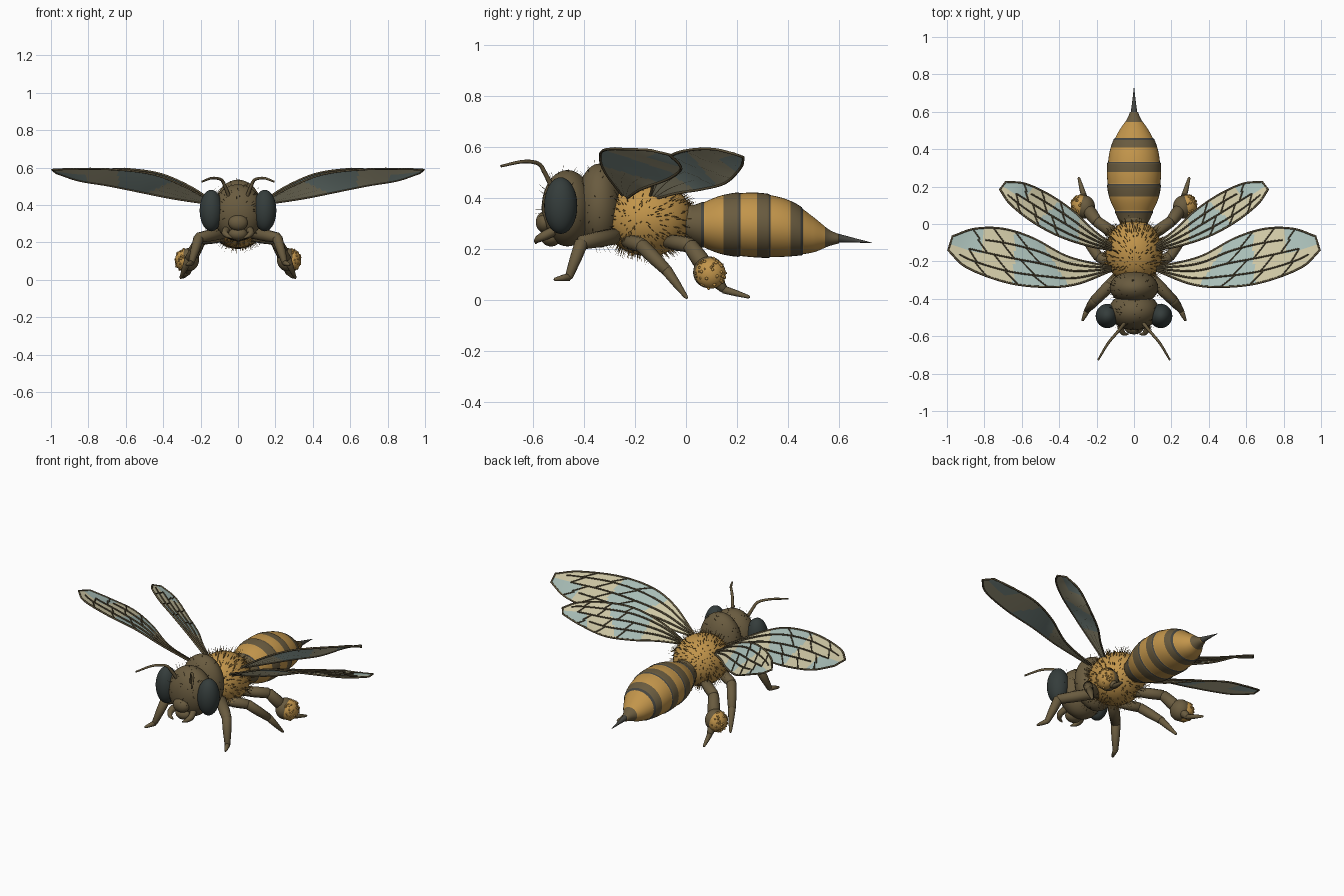
import bpy, bmesh, math, random
from mathutils import Vector, Matrix

random.seed(4)
if "Cube" in bpy.data.objects:
    bpy.data.objects.remove(bpy.data.objects["Cube"])


def material(name, rgb):
    m = bpy.data.materials.new(name)
    m.use_nodes = True
    m.diffuse_color = (*rgb, 1)
    m.node_tree.nodes["Principled BSDF"].inputs["Base Color"].default_value = (*rgb, 1)
    return m


GOLD = material("gold", (0.54, 0.3, 0.07))
BROWN = material("brown", (0.142, 0.105, 0.05))
EYE = material("eye_slate", (0.035, 0.046, 0.044))
CREAM = material("wing_cream", (0.63, 0.58, 0.38))
BLUE = material("wing_blue", (0.40, 0.52, 0.48))
VEIN = material("vein_brown", (0.11, 0.085, 0.043))
HAIR = material("hair_brown", (0.1, 0.066, 0.024))
STING = material("sting_grey", (0.06, 0.06, 0.052))
SIDES = (("left", 1), ("right", -1))


def finish(name, bm, mats, smooth=True):
    me = bpy.data.meshes.new(name)
    for f in bm.faces:
        f.smooth = smooth
    bm.to_mesh(me)
    bm.free()
    for m in mats:
        me.materials.append(m)
    ob = bpy.data.objects.new(name, me)
    bpy.context.collection.objects.link(ob)
    return ob


def ball(name, loc, radii, mat):
    bm = bmesh.new()
    mx = Matrix.Translation(loc) @ Matrix.Diagonal((*radii, 1))
    bmesh.ops.create_uvsphere(bm, u_segments=32, v_segments=20, radius=1, matrix=mx)
    return finish(name, bm, [mat])


def spline(pts, n):
    """Sample n + 1 points of a smooth curve through pts."""
    pts = [Vector(p) for p in pts]
    pts = [2 * pts[0] - pts[1]] + pts + [2 * pts[-1] - pts[-2]]
    out = []
    for k in range(n + 1):
        u = k / n * (len(pts) - 3)
        i = min(int(u), len(pts) - 4)
        u -= i
        a, b, c, d = pts[i:i + 4]
        out.append(0.5 * (2 * b + (c - a) * u + (2 * a - 5 * b + 4 * c - d) * u * u
                          + (3 * b - a - 3 * c + d) * u ** 3))
    return out


def tubes(name, paths, mat, res=2):
    """Each path is a list of (x, y, z, radius)."""
    cu = bpy.data.curves.new(name, 'CURVE')
    cu.dimensions = '3D'
    cu.bevel_depth = 1
    cu.bevel_resolution = res
    cu.use_fill_caps = True
    cu.materials.append(mat)
    for path in paths:
        s = cu.splines.new('POLY')
        s.points.add(len(path) - 1)
        s.use_smooth = True
        for p, q in zip(s.points, path):
            p.co = (*q[:3], 1)
            p.radius = q[3]
    ob = bpy.data.objects.new(name, cu)
    bpy.context.collection.objects.link(ob)
    bpy.ops.object.select_all(action='DESELECT')
    ob.select_set(True)
    bpy.context.view_layer.objects.active = ob
    bpy.ops.object.convert(target='MESH')
    return ob


def mirrored(path, s):
    return [(s * x, y, z, r) for x, y, z, r in path]


def segments(path):
    """Split a leg into straight pieces with rounded ends that overlap at the joints."""
    out = []
    for a, b in zip(path, path[1:]):
        a, b = Vector(a), Vector(b)
        piece = [a.lerp(b, t) for t in (-0.08, 0, 0.5, 1, 1.06)]
        for p, k in zip(piece, (0.55, 1, 1.08, 1, 0.55)):
            p[3] *= k
        out.append(piece)
    return out


def hairs(name, loc, radii, mat, count, length, width, keep):
    """Slightly backward leaning bristles scattered over an ellipsoid."""
    bm = bmesh.new()
    while count:
        d = Vector([random.gauss(0, 1) for _ in range(3)]).normalized()
        if not keep(d):
            continue
        count -= 1
        p = Vector(loc) + Vector([a * b for a, b in zip(d, radii)])
        lean = (d + Vector((0, 0.3, 0))).normalized()
        h = length * random.uniform(0.7, 1.3)
        mx = Matrix.Translation(p + lean * h * 0.35) @ lean.to_track_quat('Z', 'Y').to_matrix().to_4x4()
        bmesh.ops.create_cone(bm, segments=4, radius1=width, radius2=0, depth=h, matrix=mx)
    finish(name, bm, [mat], False)


# Thorax, collar and head
THORAX, THORAX_R = (0, -0.15, 0.32), (0.152, 0.174, 0.148)
COLLAR, COLLAR_R = (0, -0.34, 0.37), (0.13, 0.09, 0.165)
HEAD, HEAD_R = (0, -0.465, 0.36), (0.135, 0.102, 0.15)
ball("thorax", THORAX, THORAX_R, GOLD)
ball("collar", COLLAR, COLLAR_R, BROWN)
ball("head", HEAD, HEAD_R, BROWN)
ball("nose", (0, -0.555, 0.305), (0.052, 0.035, 0.042), BROWN)
ball("chin", (0, -0.53, 0.245), (0.05, 0.04, 0.035), BROWN)
hairs("thorax_hair", THORAX, THORAX_R, HAIR, 400, 0.042, 0.0016, lambda d: True)
hairs("thorax_fuzz", THORAX, THORAX_R, GOLD, 350, 0.035, 0.0025, lambda d: True)
hairs("collar_hair", COLLAR, COLLAR_R, HAIR, 80, 0.04, 0.001, lambda d: abs(d.y) < 0.8)
hairs("head_hair", HEAD, HEAD_R, HAIR, 60, 0.035, 0.001, lambda d: d.y < 0.3 and d.z > -0.3)

# Abdomen: lathed along y with stepped segments, dark bands and thin seams
PROFILE = [(0.0, 0.06, 0.30), (0.05, 0.08, 0.295), (0.14, 0.113, 0.295), (0.25, 0.125, 0.295),
           (0.35, 0.119, 0.288), (0.43, 0.1, 0.276), (0.5, 0.068, 0.256),
           (0.56, 0.03, 0.244), (0.6, 0.014, 0.24)]
BANDS = ((0, 0.068), (0.145, 0.21), (0.28, 0.33), (0.41, 0.458), (0.545, 0.7))
bm = bmesh.new()
rings = []
for y, r, z in spline(PROFILE, 120):
    r += 0.004 * min([1] + [(y - hi) / 0.12 for lo, hi in BANDS if y >= hi])
    rings.append([bm.verts.new((1.14 * r * math.cos(a), y, z + r * math.sin(a)))
                  for a in [math.tau * k / 40 for k in range(40)]])
for a, b in zip(rings, rings[1:]):
    for k in range(40):
        j = (k + 1) % 40
        f = bm.faces.new((a[k], b[k], b[j], a[j]))
        y = f.calc_center_median().y
        for lo, hi in BANDS:
            if lo <= y < hi:
                f.material_index = 2 if y > hi - 0.006 else 1
bm.faces.new(rings[0])
bm.faces.new(rings[-1])
bmesh.ops.recalc_face_normals(bm, faces=bm.faces)
finish("abdomen", bm, [GOLD, BROWN, STING])
tubes("sting", [[(0, 0.55, 0.245, 0.026), (0, 0.6, 0.242, 0.017), (0, 0.66, 0.234, 0.009),
                 (0, 0.73, 0.224, 0.001)]], STING, 4)
ball("waist", (0, 0.02, 0.305), (0.075, 0.05, 0.07), BROWN)

# Eyes, antennae, mandibles and legs
ANTENNA = [(0.05, -0.53, 0.45, 0.01), (0.07, -0.555, 0.5, 0.009), (0.09, -0.58, 0.535, 0.008),
           (0.14, -0.64, 0.543, 0.007), (0.192, -0.727, 0.525, 0.005)]
MANDIBLE = [(0.06, -0.52, 0.27, 0.02), (0.07, -0.56, 0.25, 0.018), (0.055, -0.585, 0.235, 0.012),
            (0.03, -0.59, 0.222, 0.003)]
LEGS = {
    "front_leg": [(0.08, -0.28, 0.25, 0.032), (0.21, -0.41, 0.225, 0.028),
                  (0.25, -0.46, 0.09, 0.016), (0.275, -0.515, 0.08, 0.007)],
    "middle_leg": [(0.08, -0.23, 0.23, 0.028), (0.19, -0.175, 0.215, 0.028),
                   (0.262, -0.075, 0.115, 0.022), (0.305, 0.0, 0.012, 0.008)],
    "hind_leg": [(0.08, -0.07, 0.23, 0.028), (0.2, 0.015, 0.215, 0.03),
                 (0.255, 0.09, 0.11, 0.035), (0.268, 0.15, 0.04, 0.016), (0.295, 0.245, 0.012, 0.007)]}
for side, s in SIDES:
    ball(side + "_eye", (s * 0.143, -0.492, 0.37), (0.062, 0.065, 0.111), EYE)
    tubes(side + "_antenna", [mirrored(spline(ANTENNA, 20), s)], BROWN)
    tubes(side + "_mandible", [mirrored(spline(MANDIBLE, 10), s)], BROWN)
    for name, path in LEGS.items():
        tubes(side + "_" + name, segments(mirrored(path, s)), BROWN, 3)
    # Pollen load on the outer face of a broad brown basket
    ball(side + "_pollen_basket", (s * 0.262, 0.09, 0.108), (0.054, 0.062, 0.062), BROWN)
    centre = Vector((s * 0.285, 0.096, 0.104))
    ball(side + "_pollen", centre, (0.052, 0.06, 0.06), GOLD)
    bm = bmesh.new()
    for _ in range(50):
        d = Vector([random.gauss(0, 1) for _ in range(3)]).normalized()
        d.x = s * abs(d.x)
        at_grain = centre + Vector((d.x * 0.052, d.y * 0.06, d.z * 0.06))
        bmesh.ops.create_icosphere(bm, subdivisions=1, radius=random.uniform(0.004, 0.008),
                                   matrix=Matrix.Translation(at_grain))
    finish(side + "_pollen_grains", bm, [GOLD])

# Wings: sheets between a leading and a trailing edge, with raised veins
FORE = ([(0.12, -0.25, 0.41), (0.3, -0.32, 0.505), (0.46, -0.337, 0.565), (0.67, -0.315, 0.59),
         (0.89, -0.235, 0.592), (0.994, -0.14, 0.588)],
        [(0.12, -0.23, 0.40), (0.35, -0.175, 0.435), (0.54, -0.075, 0.473), (0.7, -0.025, 0.505),
         (0.85, -0.025, 0.53), (0.97, -0.065, 0.57)])
HIND = ([(0.12, -0.14, 0.41), (0.25, -0.115, 0.495), (0.4, -0.065, 0.562), (0.54, 0.01, 0.588),
         (0.66, 0.105, 0.592), (0.717, 0.185, 0.575)],
        [(0.12, -0.11, 0.40), (0.22, -0.03, 0.42), (0.32, 0.065, 0.435), (0.45, 0.155, 0.46),
         (0.58, 0.215, 0.52), (0.685, 0.226, 0.56)])
N, M = 60, 16


def is_blue(t, v):
    """Pale blue patches across the middle and along the rear of the tip."""
    return 0.26 + 0.08 * v < t < 0.58 - 0.06 * v or t > 0.74 and v > 0.45


for wing, (lead, trail) in (("fore_wing", FORE), ("hind_wing", HIND)):
    A, B = spline(lead, N), spline(trail, N)

    def at(t, v, s, lift=0.0):
        p = A[round(t * N)].lerp(B[round(t * N)], v)
        return (s * p.x, p.y, p.z + lift)

    for side, s in SIDES:
        bm = bmesh.new()
        grid = [[bm.verts.new(at(i / N, j / M, s)) for j in range(M + 1)] for i in range(N + 1)]
        for i in range(N):
            for j in range(M):
                f = bm.faces.new((grid[i][j], grid[i + 1][j], grid[i + 1][j + 1], grid[i][j + 1]))
                f.material_index = int(is_blue((i + 0.5) / N, (j + 0.5) / M))
                f.normal_update()
                if f.normal.z < 0:
                    f.normal_flip()
        finish(side + "_" + wing, bm, [CREAM, BLUE])
        # Rim, long veins and staggered cross veins, all lying on the upper face
        rim = [at(i / N, 0, s) for i in range(N + 1)] + [at(i / N, 1, s) for i in range(N, -1, -1)]
        paths = [[(*p, 0.0055) for p in rim]]
        rows = (0, 0.22, 0.48, 0.74, 1)
        for v, end in zip(rows[1:4], (54, 50, 44)):
            paths.append([(*at(i / N, v, s, 0.006), 0.0055 - 0.002 * i / N) for i in range(end)])
        for k, (lo, hi) in enumerate(zip(rows, rows[1:])):
            for c in range(3):
                t = 0.4 + 0.15 * c + 0.05 * (k % 2)
                paths.append([(*at(t + 0.06 * (u / 4), lo + (hi - lo) * u / 4, s, 0.004), 0.0035)
                              for u in range(5)])
        tubes(side + "_" + wing + "_veins", paths, VEIN, 1)
